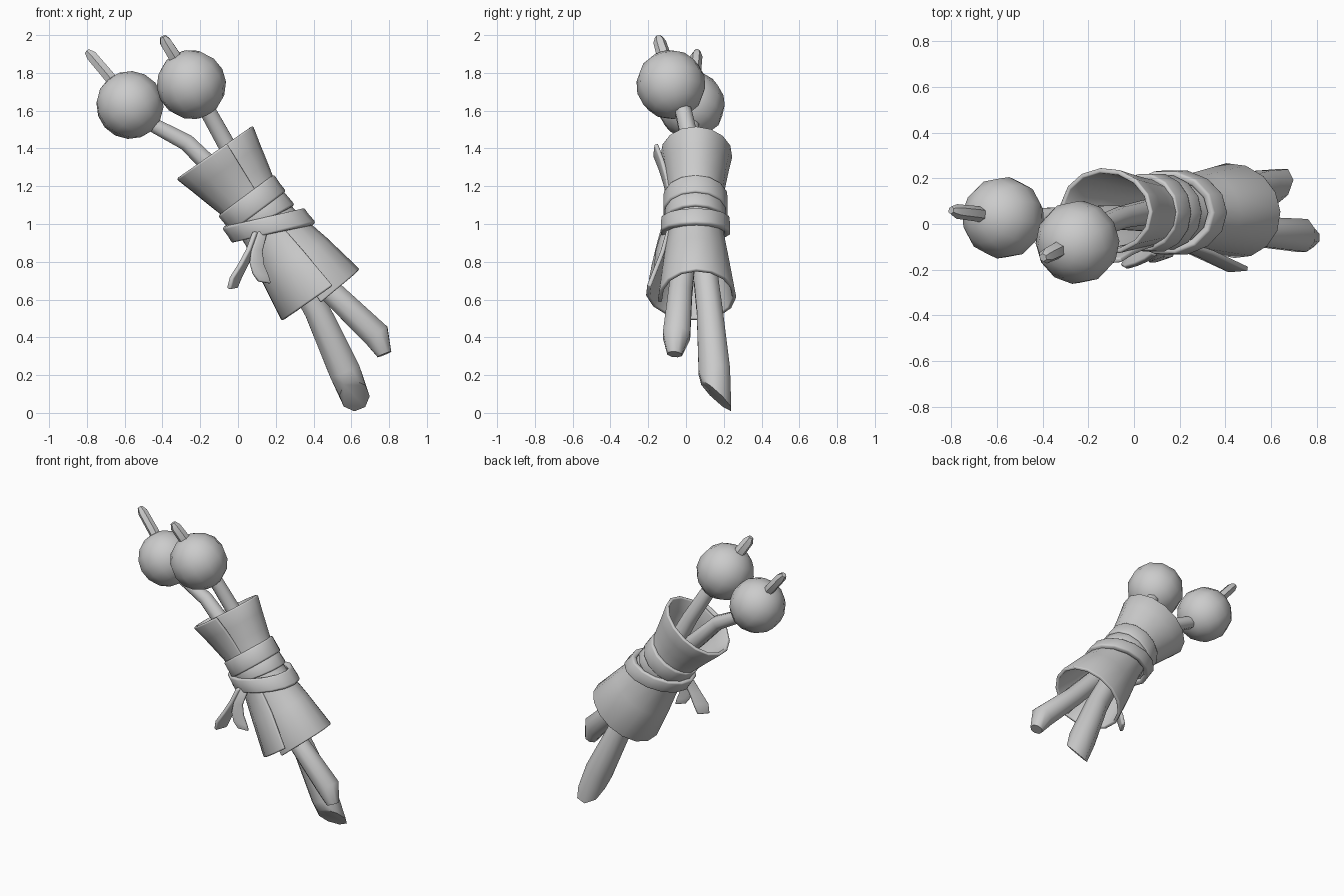
import bpy, bmesh, math
from mathutils import Vector

cube = bpy.data.objects.get("Cube")
if cube:
    bpy.data.objects.remove(cube)

grey = bpy.data.materials.new("plain grey")
grey.use_nodes = True
COLOR = (0.6, 0.6, 0.6, 1)
grey.diffuse_color = COLOR
grey.node_tree.nodes["Principled BSDF"].inputs["Base Color"].default_value = COLOR

# Slanted frame of the wrap: along the axis, and across it
TOP = Vector((-0.125, 0.05, 1.378))
ALONG = Vector((0.597, 0, -0.803))
ACROSS = Vector((0.803, 0, 0.597))
DEPTH = Vector((0, 1, 0))
WAIST = 0.42


def finish(name, bm, thickness=0, angle=40):
    bmesh.ops.remove_doubles(bm, verts=bm.verts, dist=0.0005)
    bmesh.ops.recalc_face_normals(bm, faces=bm.faces)
    mesh = bpy.data.meshes.new(name)
    bm.to_mesh(mesh)
    bm.free()
    mesh.materials.append(grey)
    ob = bpy.data.objects.new(name, mesh)
    bpy.context.collection.objects.link(ob)
    if thickness:
        solid = ob.modifiers.new("Thickness", 'SOLIDIFY')
        solid.thickness = thickness
        solid.offset = 0
        bevel = ob.modifiers.new("Soft edge", 'BEVEL')
        bevel.width = thickness * 0.3
        bevel.segments = 2
        bevel.limit_method = 'ANGLE'
        bevel.angle_limit = math.radians(50)
    bpy.ops.object.select_all(action='DESELECT')
    ob.select_set(True)
    bpy.context.view_layer.objects.active = ob
    bpy.ops.object.shade_smooth_by_angle(angle=math.radians(angle))
    return ob


def skin(bm, rows):
    """Joins equal rows of points with quads."""
    rows = [[bm.verts.new(p) for p in row] for row in rows]
    for a, b in zip(rows, rows[1:]):
        for i in range(len(a) - 1):
            bm.faces.new((a[i], a[i + 1], b[i + 1], b[i]))
    return rows


def wrap(name, profile, start, sweep, steps, thickness, tilt=0, flare=0, droop=0):
    """Sheet around the axis; profile holds (distance, half width, half depth).
    Flare lifts the starting flap off the layer below, away from the waist."""
    rows = []
    for t, rx, ry in profile:
        row = []
        for i in range(steps + 1):
            f = i / steps
            a = math.radians(start + sweep * f)
            lift = 1 + flare * (1 - f) ** 2 * (0.12 + 4 * (t - WAIST) ** 2)
            along = t + tilt * rx * math.cos(a) + droop * t * f ** 4
            row.append(TOP + ALONG * along + ACROSS * (rx * math.cos(a))
                       + DEPTH * (ry * lift * math.sin(a)))
        rows.append(row)
    bm = bmesh.new()
    skin(bm, rows)
    return finish(name, bm, thickness)


def stem(name, path, sides=8, cut=0):
    """Tapered tube; path holds (x, y, z, radius), cut slants the last ring."""
    pts = [Vector(p[:3]) for p in path]
    bm = bmesh.new()
    rows = []
    for i, p in enumerate(pts):
        d = (pts[min(i + 1, len(pts) - 1)] - pts[max(i - 1, 0)]).normalized()
        side = d.cross(DEPTH).normalized()
        up = side.cross(d)
        row = []
        for k in range(sides + 1):
            a = math.tau * (k + 0.5) / sides
            off = (side * math.cos(a) + up * math.sin(a)) * path[i][3]
            slant = cut * off.y if i == len(pts) - 1 else 0
            row.append(p + off + d * slant)
        rows.append(row)
    rings = skin(bm, rows)
    bm.faces.new(rings[0][:-1])
    bm.faces.new(rings[-1][:-1])
    return finish(name, bm, angle=50)


def ribbon(name, path, width_dir):
    """Flat strip; path holds (x, y, z, width)."""
    w = Vector(width_dir).normalized()
    bm = bmesh.new()
    skin(bm, [[Vector(p[:3]) + w * p[3] * s for s in (-0.5, 0, 0.5)] for p in path])
    return finish(name, bm, 0.026)


def ball(name, center, axis, size):
    bm = bmesh.new()
    bmesh.ops.create_uvsphere(bm, u_segments=12, v_segments=8, radius=1)
    turn = Vector(axis).to_track_quat('Z', 'Y')
    for v in bm.verts:
        v.co = turn @ (v.co * size) + Vector(center)
    return finish(name, bm, angle=60)


# Flared cloth wrap, overlapping at the front
wrap("cloth_wrap",
     [(0, .238, .175), (.1, .21, .16), (.2, .184, .146), (.36, .14, .125), (.5, .152, .133),
      (.7, .197, .163), (.935, .238, .19)],
     start=-70, sweep=-385, steps=16, thickness=0.022, tilt=0.03, flare=0.32, droop=0.04)

# Straps round the waist
wrap("upper_strap", [(.28, .167, .154), (.335, .164, .157), (.39, .166, .157)],
     0, 360, 14, 0.034)
wrap("middle_strap", [(.36, .156, .147), (.45, .162, .152)], 0, 360, 14, 0.03, tilt=0.15)
wrap("lower_strap", [(.43, .188, .166), (.48, .188, .169), (.53, .193, .171)],
     0, 360, 14, 0.036, tilt=0.45)

# Hanging strap ends
ribbon("long_strap_end", [(.10, -.11, .96, .06), (.07, -.13, .87, .07), (.03, -.145, .79, .08),
                          (-.01, -.15, .72, .1), (-.03, -.15, .66, .08)], (.5, .85, .1))
ribbon("short_strap_end", [(.13, -.11, .96, .05), (.10, -.14, .86, .06), (.10, -.145, .79, .08),
                           (.12, -.145, .73, .09), (.14, -.14, .69, .07)], (.85, .3, -.15))

# Stems, running from the balls through the wrap
stem("right_stem", [(-.55, .03, 1.59, .04), (-.44, .03, 1.52, .042), (-.27, .03, 1.43, .048),
                    (-.12, .03, 1.28, .055), (.12, .02, 1.05, .06), (.5, -.03, .635, .068),
                    (.735, -.05, .41, .078), (.775, -.06, .31, .042)])
stem("left_stem", [(-.22, -.05, 1.71, .044), (-.15, -.01, 1.58, .047), (-.05, .03, 1.4, .05),
                   (.1, .06, 1.1, .06), (.42, .125, .54, .074), (.565, .15, .22, .09),
                   (.617, .16, .09, .08)], cut=1.1)

# Round heads with a short peg on each
ball("left_ball", (-.247, -.08, 1.738), (-.45, -.25, .85), .184)
ball("right_ball", (-.572, .027, 1.63), (-.65, .1, .75), .18)
stem("left_peg", [(-.29, -.09, 1.80, .04), (-.335, -.115, 1.885, .038),
                  (-.385, -.14, 1.965, .034), (-.398, -.147, 1.992, .018)], sides=6)
stem("right_peg", [(-.61, .03, 1.69, .034), (-.69, .045, 1.79, .034),
                   (-.775, .055, 1.89, .032), (-.80, .06, 1.915, .017)], sides=6)
